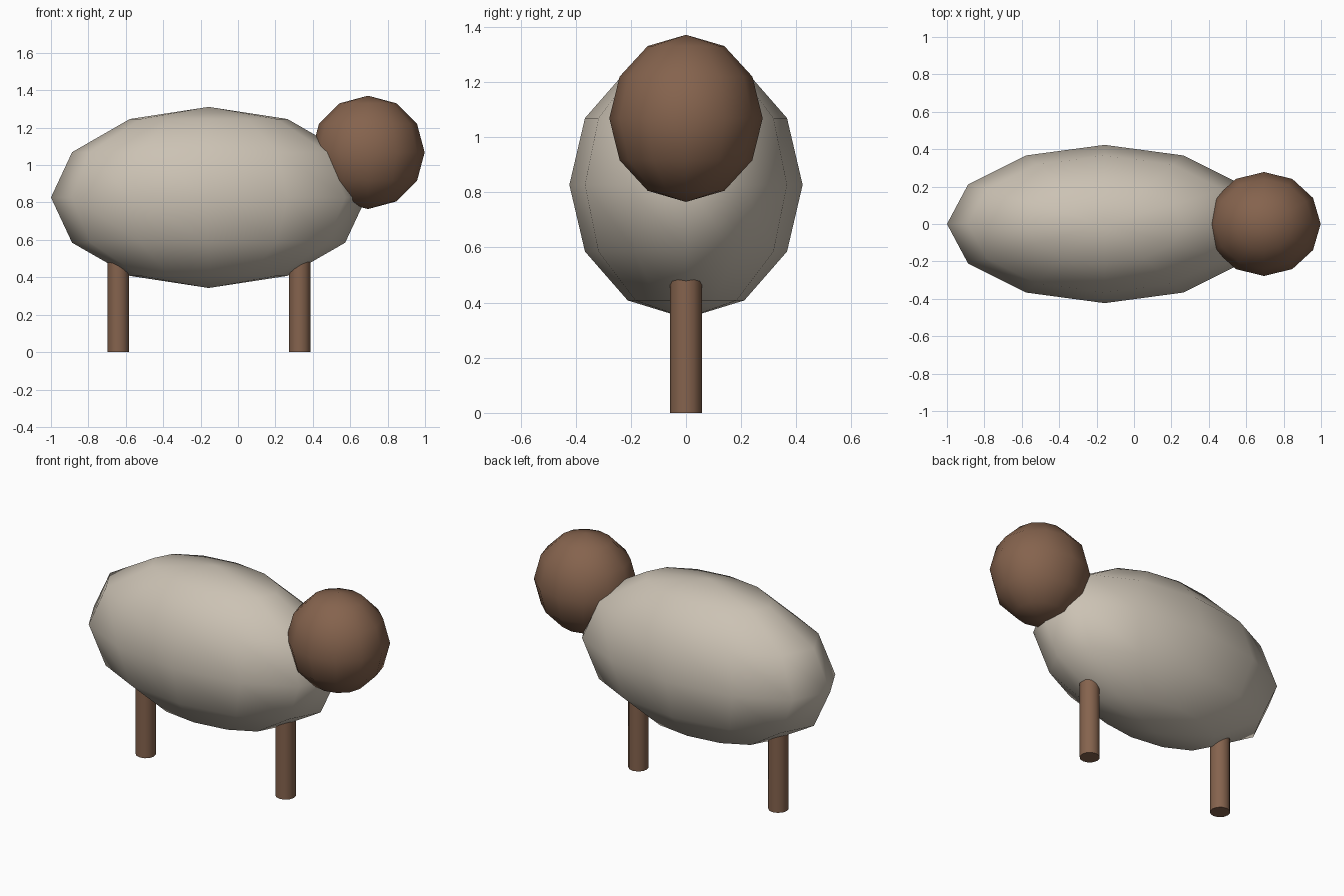
import bpy, math

if "Cube" in bpy.data.objects:
    bpy.data.objects.remove(bpy.data.objects["Cube"])


def material(name, color):
    m = bpy.data.materials.new(name)
    m.diffuse_color = (*color, 1)
    m.use_nodes = True
    m.node_tree.nodes["Principled BSDF"].inputs["Base Color"].default_value = m.diffuse_color
    return m


wool = material("cream wool", (0.60, 0.54, 0.455))
brown = material("brown", (0.235, 0.125, 0.075))


def finish(name, mat, angle):
    ob = bpy.context.object
    ob.name = name
    ob.data.materials.append(mat)
    bpy.ops.object.transform_apply(location=False, rotation=False, scale=True)
    bpy.ops.object.shade_smooth_by_angle(angle=math.radians(angle))
    return ob


def ellipsoid(name, center, radii, mat):
    bpy.ops.mesh.primitive_uv_sphere_add(segments=12, ring_count=6, radius=1, location=center)
    bpy.context.object.scale = radii
    return finish(name, mat, 89)


# Woolly body and round head
ellipsoid("body", (-0.157, 0, 0.827), (0.843, 0.423, 0.484), wool)
ellipsoid("head", (0.695, 0, 1.068), (0.303, 0.278, 0.303), brown)

# Two legs on the centre line, tops buried in the body
for name, x in (("back_leg", -0.64), ("front_leg", 0.33)):
    bpy.ops.mesh.primitive_cylinder_add(vertices=12, radius=0.058, depth=0.6, location=(x, 0, 0.3))
    finish(name, brown, 40)
